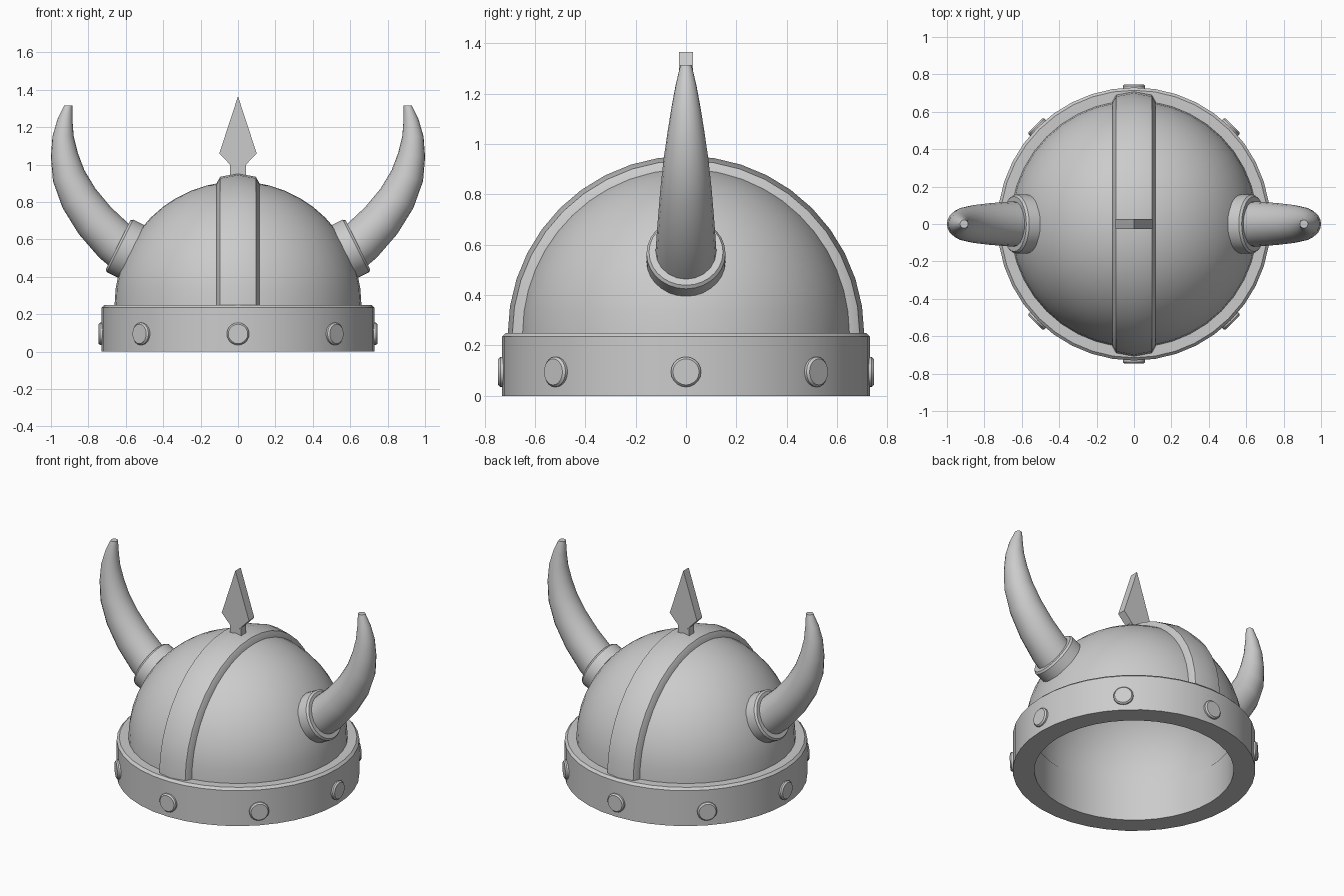
import bpy, bmesh
from math import sin, cos, pi, atan2, radians
from mathutils import Matrix, Vector

if "Cube" in bpy.data.objects:
    bpy.data.objects.remove(bpy.data.objects["Cube"])


def finish(name, rings, closed_section=True, loop=True, caps=False, matrix=None, smooth=True):
    """Skin a list of point rings into a mesh object."""
    bm = bmesh.new()
    vs = [[bm.verts.new(p) for p in r] for r in rings]
    n, m = len(vs), len(vs[0])
    for i in range(n if loop else n - 1):
        a, b = vs[i], vs[(i + 1) % n]
        for j in range(m if closed_section else m - 1):
            k = (j + 1) % m
            bm.faces.new((a[j], a[k], b[k], b[j]))
    if caps:
        bm.faces.new(vs[0])
        bm.faces.new(vs[-1])
    bmesh.ops.remove_doubles(bm, verts=bm.verts, dist=1e-5)
    bmesh.ops.recalc_face_normals(bm, faces=bm.faces)
    if matrix:
        bm.transform(matrix)
    me = bpy.data.meshes.new(name)
    bm.to_mesh(me)
    bm.free()
    ob = bpy.data.objects.new(name, me)
    bpy.context.collection.objects.link(ob)
    if smooth:
        bpy.ops.object.select_all(action='DESELECT')
        ob.select_set(True)
        bpy.context.view_layer.objects.active = ob
        bpy.ops.object.shade_smooth_by_angle(angle=radians(30))
    return ob


def lathe(name, profile, sides=32, closed=True, matrix=None):
    """Spin an (r, z) profile about z."""
    rings = [[(r * cos(2 * pi * i / sides), r * sin(2 * pi * i / sides), z) for r, z in profile]
             for i in range(sides)]
    return finish(name, rings, closed_section=closed, matrix=matrix)


def aim(direction):
    return Vector(direction).to_track_quat('Z', 'Y').to_matrix().to_4x4()


BASE = 0.25

# Brow band
lathe("brow_band", [(0.60, 0), (0.73, 0), (0.73, 0.235), (0.715, BASE), (0.60, BASE)], sides=40)

# Dome shell, open underneath
N = 12
arc = [i * pi / 2 / N for i in range(N + 1)]
outer = [(0.66 * cos(a), BASE + 0.66 * sin(a)) for a in arc]
inner = [(0.605 * cos(a), BASE + 0.605 * sin(a)) for a in reversed(arc)]
lathe("dome", outer + inner, sides=40)

# Ridged crest strap over the dome, front to back
section = [(-0.115, 0.62), (-0.115, 0.655), (-0.095, 0.69), (0, 0.708),
           (0.095, 0.69), (0.115, 0.655), (0.115, 0.62)]
crest = [[(x, -r * cos(i * pi / 20), BASE - 0.005 + r * sin(i * pi / 20)) for x, r in section]
         for i in range(21)]
finish("crest_strap", crest, loop=False, caps=True)

# Spearhead ornament with its short stem
diamond = [(0, 0.955), (0.1, 1.06), (0, 1.365), (-0.1, 1.06)]
stem = [(-0.042, 0.92), (0.042, 0.92), (0.042, 1.0), (-0.042, 1.0)]
for name, shape, t in (("spearhead", diamond, 0.028), ("spearhead_stem", stem, 0.026)):
    finish(name, [[(x, y, z) for x, z in shape] for y in (-t, t)],
           loop=False, caps=True, smooth=False)

# Rivets around the band
for i in range(8):
    a = i * pi / 4
    d = (cos(a), sin(a), 0)
    lathe("rivet_%d" % (i + 1), [(0, 0.70), (0.06, 0.70), (0.06, 0.737), (0.052, 0.746), (0, 0.746)],
          sides=20, closed=False, matrix=Matrix.Translation((0, 0, 0.095)) @ aim(d))

# Horns: x, z and radius along the path
path = [(0.56, 0.51, 0.122), (0.66, 0.59, 0.12), (0.765, 0.70, 0.112), (0.85, 0.82, 0.102),
        (0.905, 0.94, 0.089), (0.928, 1.05, 0.073), (0.935, 1.15, 0.057),
        (0.925, 1.235, 0.041), (0.908, 1.315, 0.022)]
for side, label in ((1, "right"), (-1, "left")):
    rings = []
    for i, (x, z, r) in enumerate(path):
        p, q = path[max(i - 1, 0)], path[min(i + 1, len(path) - 1)]
        t = atan2(q[1] - p[1], q[0] - p[0])
        if i == len(path) - 1:
            t = pi / 2  # level tip
        ring = []
        for k in range(20):
            u, y = r * cos(k * pi / 10), r * sin(k * pi / 10)
            ring.append((side * (x - u * sin(t)), y, z + u * cos(t)))
        rings.append(ring)
    finish(label + "_horn", rings, loop=False, caps=True)

    # Collar at the root of the horn
    lathe(label + "_horn_collar",
          [(0.105, 0.62), (0.157, 0.62), (0.157, 0.705), (0.147, 0.717), (0.105, 0.717)],
          sides=28, matrix=Matrix.Translation((0, 0, BASE)) @ aim((side * 0.894, 0, 0.447)))
